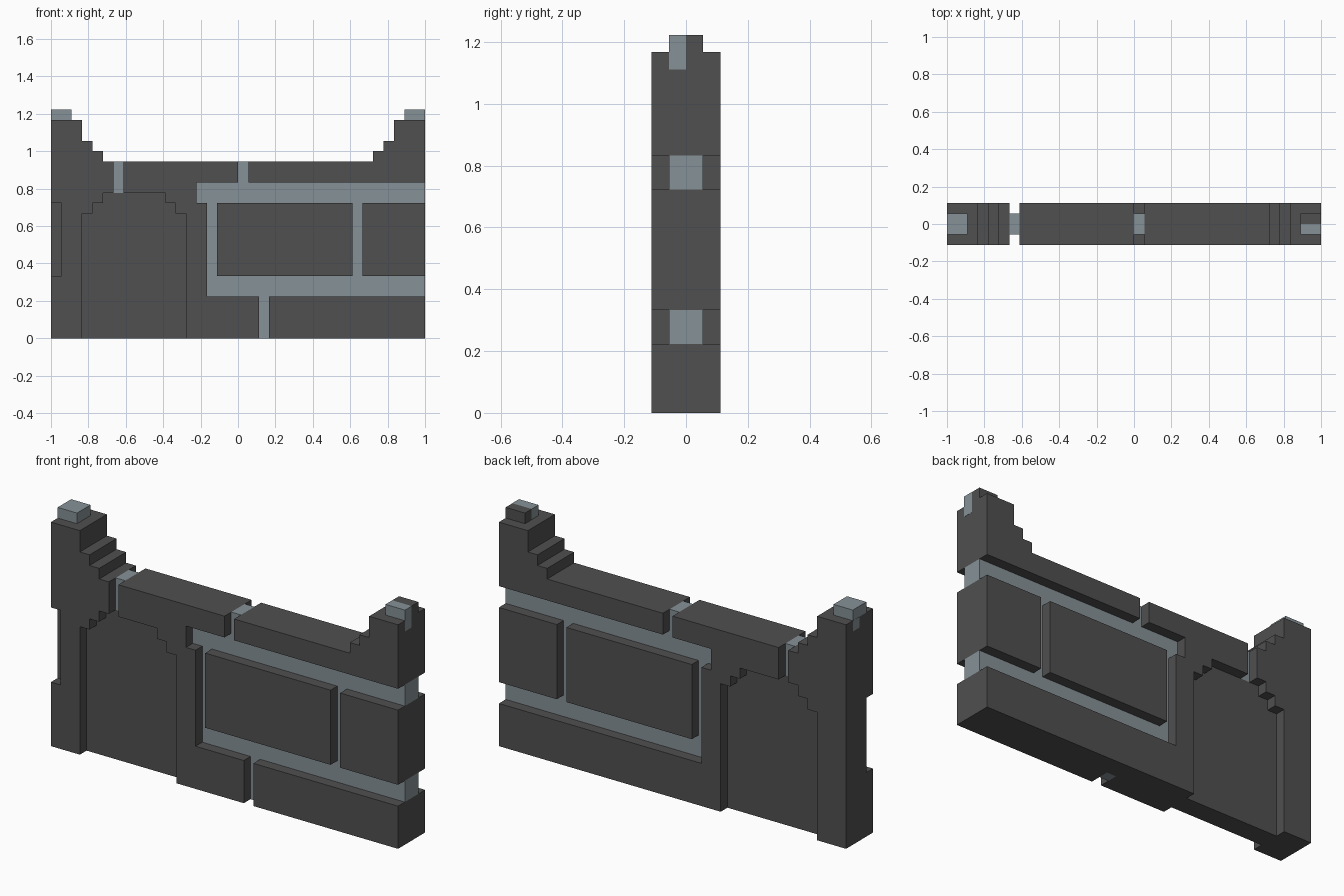
import bpy, bmesh

if "Cube" in bpy.data.objects:
    bpy.data.objects.remove(bpy.data.objects["Cube"])

U = 1 / 18  # one block; all coordinates below are in blocks


def material(name, rgb):
    m = bpy.data.materials.new(name)
    m.diffuse_color = (*rgb, 1)
    m.use_nodes = True
    m.node_tree.nodes["Principled BSDF"].inputs["Base Color"].default_value = m.diffuse_color
    return m


STONE = material("dark_stone", (0.08, 0.08, 0.08))
MORTAR = material("grey_mortar", (0.24, 0.285, 0.305))


def slab(name, outline, mat, y0=-2, y1=2):
    """Extrude an x-z outline from depth y0 to y1."""
    bm = bmesh.new()
    face = bm.faces.new([bm.verts.new((x * U, y0 * U, z * U)) for x, z in outline])
    new = bmesh.ops.extrude_face_region(bm, geom=[face])["geom"]
    verts = [g for g in new if isinstance(g, bmesh.types.BMVert)]
    bmesh.ops.translate(bm, verts=verts, vec=(0, (y1 - y0) * U, 0))
    bmesh.ops.recalc_face_normals(bm, faces=bm.faces)
    mesh = bpy.data.meshes.new(name)
    bm.to_mesh(mesh)
    bm.free()
    mesh.materials.append(mat)
    ob = bpy.data.objects.new(name, mesh)
    bpy.context.collection.objects.link(ob)
    return ob


def box(name, x0, x1, z0, z1, mat, y0=-2, y1=2):
    return slab(name, [(x0, z0), (x1, z0), (x1, z1), (x0, z1)], mat, y0, y1)


# Left pillar with stepped shoulder, half of the arch, and a front notch
pillar = slab("left_pillar", [
    (-18, 0), (-15, 0), (-15, 12), (-14, 12), (-14, 13), (-13, 13), (-13, 14),
    (-12, 14), (-12, 17), (-13, 17), (-13, 18), (-14, 18), (-14, 19),
    (-15, 19), (-15, 21), (-18, 21)], STONE)
cutter = box("notch_cutter", -19, -17, 6, 13, STONE, -3, -1)
cutter.hide_render = True
cutter.hide_viewport = True
mod = pillar.modifiers.new("notch", 'BOOLEAN')
mod.operation = 'DIFFERENCE'
mod.solver = 'EXACT'
mod.object = cutter

# Other half of the arch with the first foundation stone
slab("arch_stonework", [
    (-11, 17), (-11, 14), (-7, 14), (-7, 13), (-6, 13), (-6, 12), (-5, 12),
    (-5, 0), (2, 0), (2, 4), (-3, 4), (-3, 13), (-4, 13), (-4, 15), (0, 15),
    (0, 17)], STONE)

# Recessed panel filling the arch
slab("arch_panel", [
    (-15, 0), (-5, 0), (-5, 12), (-6, 12), (-6, 13), (-7, 13), (-7, 14),
    (-13, 14), (-13, 13), (-14, 13), (-14, 12), (-15, 12)], STONE, -1, 1)

# Top course rising in steps to the right end
slab("right_coping", [
    (1, 15), (18, 15), (18, 21), (15, 21), (15, 19), (14, 19), (14, 18),
    (13, 18), (13, 17), (1, 17)], STONE)

# Plain bricks
box("middle_brick_long", -2, 11, 6, 13, STONE)
box("middle_brick_end", 12, 18, 6, 13, STONE)
box("foundation_brick", 3, 18, 0, 4, STONE)
box("foundation_back", 2, 3, 0, 4, STONE, 0, 2)

# Recessed mortar joints
for name, x0, x1, z0, z1 in [
        ("upper_joint", -4, 18, 13, 15), ("lower_joint", -3, 18, 4, 6),
        ("coping_joint", 0, 1, 15, 17), ("arch_joint", -12, -11, 14, 17),
        ("brick_joint", 11, 12, 6, 13), ("jamb_joint", -3, -2, 6, 13)]:
    box(name, x0, x1, z0, z1, MORTAR, -1, 1)
box("foundation_joint", 2, 3, 0, 4, MORTAR, -1, 0)

# Pegs on the two ends, slightly proud where they show in the end faces
box("left_peg", -18, -16, 21, 22, MORTAR, -1, 1)
box("left_peg_root", -18.02, -16, 20, 21, MORTAR, 0, 1)
box("right_peg_front", 16, 18.02, 20, 22, MORTAR, -1, 0)
box("right_peg_back", 16, 18, 21, 22, STONE, 0, 1)
